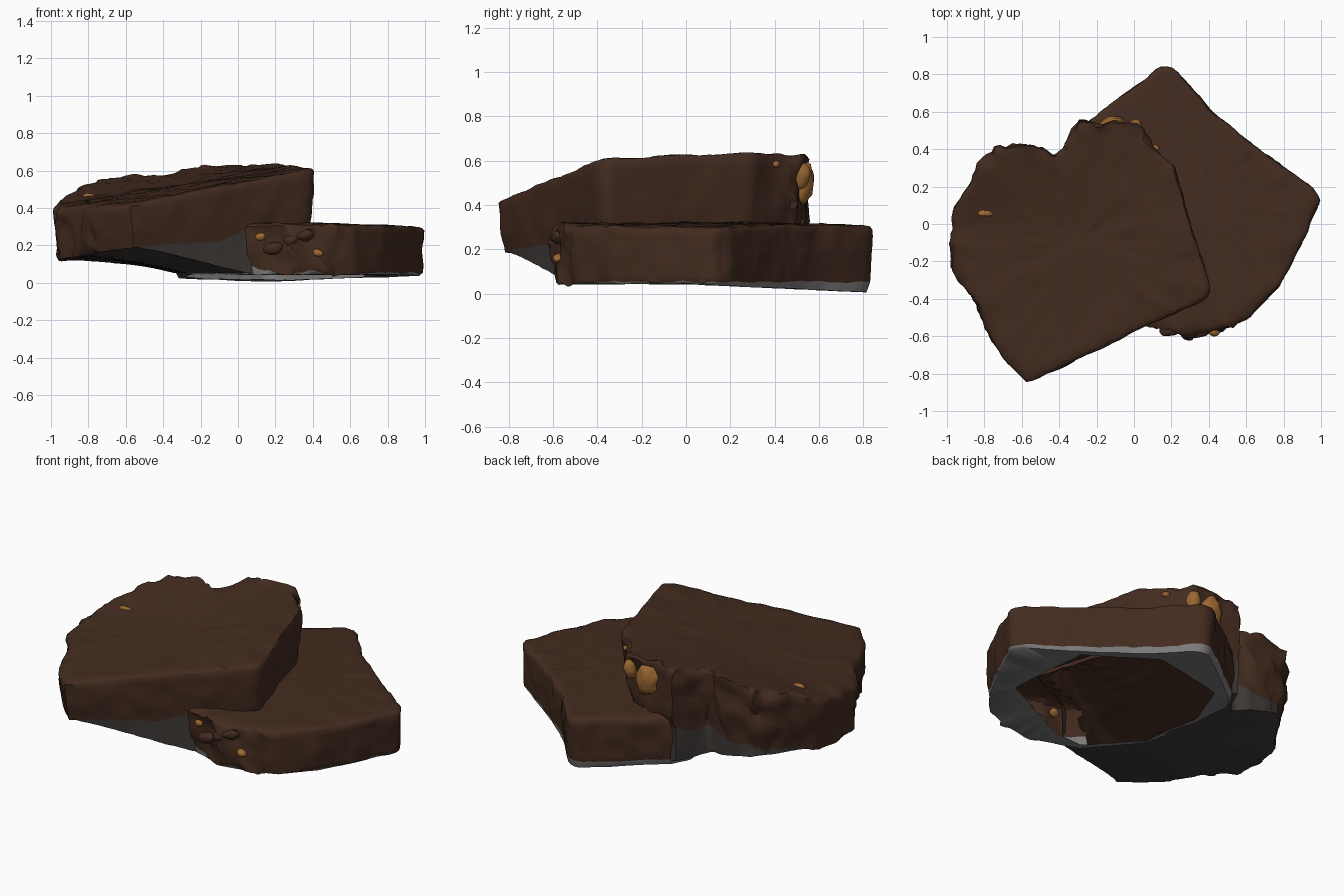
import bpy, bmesh, math
from mathutils import Vector, noise

old = bpy.data.objects.get("Cube")
if old:
    bpy.data.objects.remove(old)

N = 160  # points round every ring


def material(name, colour):
    mat = bpy.data.materials.new(name)
    mat.use_nodes = True
    mat.diffuse_color = (*colour, 1)
    mat.node_tree.nodes["Principled BSDF"].inputs["Base Color"].default_value = (*colour, 1)
    return mat


brown = material("chocolate brown", (0.056, 0.0245, 0.014))
charcoal = material("dark underside", (0.05, 0.044, 0.04))
grey = material("grey base", (0.2, 0.19, 0.19))
orange = material("nut orange", (0.33, 0.14, 0.032))


def finish(bm, name, mats, hidden=None):
    """Make the object, leaving out the faces where the slabs are open to each other."""
    bmesh.ops.recalc_face_normals(bm, faces=bm.faces)
    if hidden:
        bm.normal_update()
        gone = [f for f in bm.faces if hidden(f.calc_center_median(), f.normal)]
        bmesh.ops.delete(bm, geom=gone, context="FACES")
    mesh = bpy.data.meshes.new(name)
    bm.to_mesh(mesh)
    bm.free()
    for mat in mats:
        mesh.materials.append(mat)
    obj = bpy.data.objects.new(name, mesh)
    bpy.context.collection.objects.link(obj)
    bpy.ops.object.select_all(action="DESELECT")
    obj.select_set(True)
    bpy.context.view_layer.objects.active = obj
    bpy.ops.object.shade_smooth_by_angle(angle=math.radians(50))


def radial(outline, centre):
    """Sample a star-shaped outline at equal angles about its centre."""
    pts = [Vector(p) - centre for p in outline]
    result = []
    for i in range(N):
        a = math.tau * i / N
        d = Vector((math.cos(a), math.sin(a)))
        best = 0
        for p, q in zip(pts, pts[1:] + pts[:1]):
            e = q - p
            den = d.cross(e)
            if abs(den) > 1e-9:
                t, u = p.cross(e) / den, p.cross(d) / den
                if t > 0 and -1e-6 <= u <= 1 + 1e-6:
                    best = max(best, t)
        result.append(d * best)
    return result


def reach(x, y, shape, centre):
    """How far a point lies from the centre, with the outline at 1."""
    d = Vector((x, y)) - centre
    i = round(math.atan2(d.y, d.x) / math.tau * N) % N
    return d.length / shape[i].length


def clamp(t):
    return min(1, max(0, t))


def loft(name, rings, mats, hidden):
    """Skin rings of (points, material index), closing both ends with a fan."""
    bm = bmesh.new()
    loops = [[bm.verts.new(p) for p in pts] for pts, _ in rings]
    for k in range(len(loops) - 1):
        for i in range(N):
            j = (i + 1) % N
            f = bm.faces.new((loops[k][i], loops[k][j], loops[k + 1][j], loops[k + 1][i]))
            f.material_index = rings[k + 1][1]
    for loop, m in ((loops[0], rings[0][1]), (loops[-1], rings[-1][1])):
        tip = bm.verts.new(sum((v.co for v in loop), Vector()) / N)
        for i in range(N):
            bm.faces.new((loop[i], loop[(i + 1) % N], tip)).material_index = m
    finish(bm, name, mats, hidden)


def rough(p, amount):
    return p + noise.noise_vector(p * 9) * amount + noise.noise_vector(p * 24) * amount * 0.5


def ring(shape, centre, scale, height, amount):
    """One ring; height and amount are functions of x and y."""
    pts = []
    for d in shape:
        x, y = centre + d * scale
        pts.append(rough(Vector((x, y, height(x, y))), amount(x, y)))
    return pts


def top_and_wall(shape, centre, top, bottom, torn, taper):
    """Rings from the middle of the top, over the soft rim and down the wall."""
    rings = []
    for s in (0.06, 0.2, 0.35, 0.5, 0.6, 0.7, 0.8, 0.88, 0.95):
        rings.append((ring(shape, centre, s, top, lambda x, y: 0.008), 0))
    rings.append((ring(shape, centre, 0.985, lambda x, y: top(x, y) - 0.006, torn), 0))
    for k in range(9):
        t = 0.07 + 0.93 * k / 8
        h = lambda x, y: top(x, y) * (1 - t) + bottom(x, y) * t
        rings.append((ring(shape, centre, 1 - taper * t ** 2, h, torn), 0))
    return rings


# Outlines of both slabs and of the opening in the base
mid = Vector((0.35, 0.1))
low_shape = radial([(0.11, 0.82), (0.15, 0.845), (0.22, 0.83), (0.4, 0.62), (0.6, 0.45),
                    (0.95, 0.2), (0.995, 0.12), (0.9, -0.1), (0.78, -0.33), (0.62, -0.5),
                    (0.45, -0.57), (0.3, -0.6), (0.1, -0.54), (-0.02, -0.5), (-0.26, -0.22),
                    (-0.33, 0.2), (-0.34, 0.42), (-0.28, 0.52)], mid)
hole = radial([(0.66, 0.34), (0.5, 0.45), (0.3, 0.6), (-0.16, 0.5), (-0.28, 0.2), (-0.23, -0.18),
               (0.01, -0.44), (0.2, -0.43), (0.69, -0.19)], mid)
hub = Vector((-0.3, -0.1))
up_shape = radial([(-0.57, -0.845), (-0.5, -0.82), (0.1, -0.53), (0.39, -0.4), (0.415, -0.35),
                   (0.3, 0), (0.22, 0.3), (0.1, 0.42), (0.03, 0.52), (-0.15, 0.54), (-0.3, 0.56),
                   (-0.34, 0.46), (-0.42, 0.36), (-0.52, 0.41), (-0.73, 0.42), (-0.82, 0.32),
                   (-0.95, 0.1), (-0.99, -0.1), (-0.97, -0.25), (-0.85, -0.42), (-0.78, -0.6),
                   (-0.68, -0.74)], hub)


# Lower slab: flat, with an open base and no wall beneath the upper slab
def low_top(x, y):
    return 0.325 - 0.03 * (x * x + y * y)


def low_base(x, y):
    return 0.043 - 0.045 * max(0, y)


def low_rim(x, y):
    return 0.052 + (0.15 * max(0, 0.3 - x) if y < -0.2 else 0)


def low_torn(x, y):
    return 0.03 if y < -0.42 and x < 0.55 else 0.01


def low_hidden(p, normal):
    if normal.z > 0.7:
        return reach(p.x, p.y, up_shape, hub) < 0.88
    if p.z < 0.1 and reach(p.x, p.y, hole, mid) < 0.9:
        return True
    return normal.x < -0.3 and p.x < -0.03 and p.y < 0.42 and p.z > 0.05


rings = top_and_wall(low_shape, mid, low_top, low_rim, low_torn, 0.015)
rings.append((ring(low_shape, mid, 0.965, low_base, lambda x, y: 0.003), 1))
rings.append((ring(hole, mid, 1, low_base, lambda x, y: 0.003), 1))
loft("lower_slab", rings, [brown, grey], low_hidden)


# Upper slab: tilted, torn along its back and right side, its underside sloping to the base
def up_top(x, y):
    return 0.58 + 0.159 * x + 0.082 * y + 0.2 * max(0, y) * max(0, -x)


def up_rim(x, y):
    z = 0.2 + 0.09 * x - 0.05 * y + 0.2 * max(0, y)
    return z + (0.3 - z) * clamp((x + 0.1) / 0.2)


def up_base(x, y):
    dip = clamp((1.9 - reach(x, y, low_shape, mid)) / 0.9)
    return up_rim(x, y) * (1 - dip) + 0.05 * dip


def up_torn(x, y):
    return 0.032 if y > 0.25 and x < 0.1 else 0.022 if x < -0.75 else 0.009


def up_hidden(p, normal):
    return (p.z < 0.28 or normal.z < -0.5) and reach(p.x, p.y, low_shape, mid) < 0.96


rings = top_and_wall(up_shape, hub, up_top, up_rim, up_torn, 0.04)
for k in range(19, 0, -1):
    rings.append((ring(up_shape, hub, k / 20, up_base, lambda x, y: 0.003), 1))
loft("upper_slab", rings, [brown, charcoal], up_hidden)


# Nuts and crumbs: rough lumps set into the surfaces
def lump(name, place, size, mat):
    bm = bmesh.new()
    bmesh.ops.create_icosphere(bm, subdivisions=3, radius=1)
    for v in bm.verts:
        p = Vector(a * b for a, b in zip(v.co, size)) + Vector(place)
        v.co = rough(p, min(size) * 0.5)
    finish(bm, name, [mat])


lump("large_nut", (-0.11, 0.53, 0.495), (0.075, 0.045, 0.095), orange)
lump("large_nut_side", (0.005, 0.52, 0.53), (0.035, 0.04, 0.055), orange)
lump("rim_nut", (0.11, 0.405, 0.585), (0.03, 0.016, 0.016), orange)
lump("top_nut", (-0.79, 0.06, 0.455), (0.045, 0.023, 0.025), orange)
lump("front_nut_left", (0.12, -0.535, 0.245), (0.028, 0.025, 0.022), orange)
lump("front_nut_right", (0.43, -0.575, 0.16), (0.028, 0.025, 0.022), orange)
for i, (x, z) in enumerate([(0.29, 0.22), (0.36, 0.25), (0.19, 0.18)]):
    lump(f"crumb_{i + 1}", (x, -0.575, z), (0.05, 0.035, 0.035), brown)
